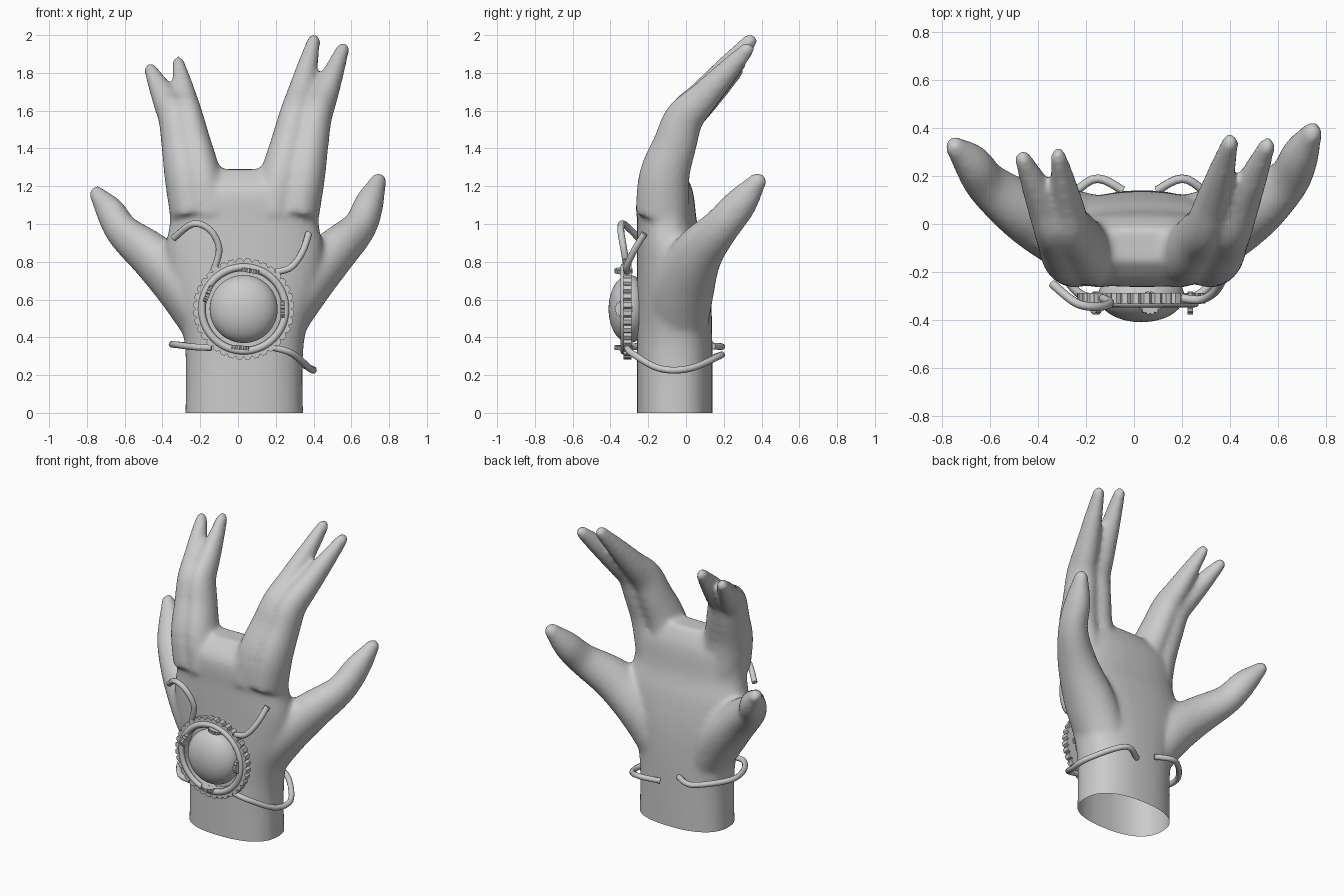
import bpy, bmesh, math
from mathutils import Vector, Matrix

if "Cube" in bpy.data.objects:
    bpy.data.objects.remove(bpy.data.objects["Cube"])


def spline(pts, steps=6):
    """Catmull-Rom interpolation of tuples of any length."""
    out, n = [], len(pts)
    for i in range(n - 1):
        quad = [pts[max(0, min(n - 1, i + k))] for k in range(-1, 3)]
        for s in range(steps):
            t = s / steps
            out.append([0.5 * (2 * b + (c - a) * t + (2 * a - 5 * b + 4 * c - d) * t * t
                               + (3 * b - a - 3 * c + d) * t ** 3) for a, b, c, d in zip(*quad)])
    out.append(list(pts[-1]))
    return out


def loft(bm, pts, power=2, round_tip=True, segs=32):
    """Closed limb through (x, y, z, half width, half depth) stations."""
    st = spline(pts)
    if round_tip:
        end = st[-1]
        d = (Vector(end[:3]) - Vector(st[-2][:3])).normalized()
        for k in range(1, 5):
            a = k * math.pi / 9
            c = Vector(end[:3]) + d * end[3] * 1.25 * math.sin(a)
            st.append([*c, end[3] * math.cos(a), end[4] * math.cos(a)])
    rings = []
    for i, s in enumerate(st):
        t = Vector(st[min(i + 1, len(st) - 1)][:3]) - Vector(st[max(i - 1, 0)][:3])
        t = t.normalized() if round_tip else Vector((0, 0, 1))
        u = (Vector((1, 0, 0)) - t * t.x).normalized()
        v = t.cross(u)
        ring = []
        for k in range(segs):
            a = 2 * math.pi * k / segs
            c, q = (math.copysign(abs(w) ** (2 / power), w) for w in (math.cos(a), math.sin(a)))
            ring.append(bm.verts.new(Vector(s[:3]) + u * s[3] * c + v * s[4] * q))
        rings.append(ring)
    for r, q in zip(rings, rings[1:]):
        for k in range(segs):
            j = (k + 1) % segs
            bm.faces.new((r[k], r[j], q[j], q[k]))
    bm.faces.new(rings[0][::-1])
    bm.faces.new(rings[-1])


def finger(bm, x_base, x_knuckle, x_tip, y_tip, z_tip, width=1):
    """Straight up to the knuckle, then bent back towards the tip."""
    pts = []
    for y, z, a in ((-.125, 1.05, .12), (-.115, 1.25, .112), (-.06, 1.42, .097), (-.01, 1.56, .087)):
        x = x_base + (x_knuckle - x_base) * (z - 1.05) / .51
        pts.append((x, y, z, a * width, a * 1.2))
    knuckle, tip = Vector(pts[-1][:3]), Vector((x_tip, y_tip, z_tip))
    for f, a in ((.3, .074), (.65, .057), (1, .037)):
        pts.append((*knuckle.lerp(tip, f), a * width, a * 1.13))
    loft(bm, pts)


def thumb(bm, side):
    """The left thumb (side -1) is shorter and leans further out."""
    pts = []
    left = side < 0
    for i, (x, y, z, a) in enumerate(((.18, -.05, .42, .14), (.33, -.02, .66, .15), (.5, .06, .84, .12),
                                      (.64, .18, .98, .09), (.695, .29, 1.11, .077), (.74, .375, 1.22, .045))):
        k = (i / 5) ** 2 * left
        pts.append((side * (x - .055 * left + .055 * k), y - .06 * k, z - .07 * k, a, a * 1.14))
    loft(bm, pts)


def make_object(name, bm, matrix=Matrix()):
    bmesh.ops.recalc_face_normals(bm, faces=bm.faces)
    bm.transform(matrix)
    me = bpy.data.meshes.new(name)
    bm.to_mesh(me)
    bm.free()
    ob = bpy.data.objects.new(name, me)
    bpy.context.collection.objects.link(ob)
    bpy.ops.object.select_all(action='DESELECT')
    ob.select_set(True)
    bpy.context.view_layer.objects.active = ob
    bpy.ops.object.shade_smooth_by_angle(angle=math.radians(40))
    return ob


# Hand: palm and wrist, two finger pairs, two thumbs, fused into one skin
bm = bmesh.new()
palm = ((-.12, -.06, .315, .2), (.36, -.06, .315, .2), (.64, -.065, .395, .195), (.85, -.08, .42, .18),
        (1.0, -.1, .395, .16), (1.18, -.11, .385, .145), (1.29, -.09, .24, .07))
loft(bm, [(.033, y, z, a, b) for z, y, a, b in palm], power=2.4, round_tip=False)
finger(bm, -.24, -.335, -.46, .265, 1.81)
finger(bm, -.14, -.26, -.315, .28, 1.85, .9)
finger(bm, .18, .3, .4, .335, 1.965)
finger(bm, .31, .41, .553, .32, 1.92)
thumb(bm, 1)
thumb(bm, -1)
hand = make_object("hand", bm)
fuse = hand.modifiers.new("fuse", 'REMESH')
fuse.mode = 'VOXEL'
fuse.voxel_size = 0.015
soften = hand.modifiers.new("soften", 'SMOOTH')
soften.factor, soften.iterations = 0.5, 14
for m in ("fuse", "soften"):
    bpy.ops.object.modifier_apply(modifier=m)
# Open cut at the wrist
bm = bmesh.new()
bm.from_mesh(hand.data)
bmesh.ops.bisect_plane(bm, geom=bm.verts[:] + bm.edges[:] + bm.faces[:], plane_co=(0, 0, 0),
                       plane_no=(0, 0, 1), clear_inner=True)
bm.to_mesh(hand.data)
bm.free()
bpy.ops.object.shade_smooth()

# Device frame: local z points out of the back of the hand
CX, CZ = 0.03, 0.55
face = Matrix.Translation((CX, -.31, CZ)) @ Matrix.Rotation(math.pi / 2, 4, 'X')


def toothed_ring(teeth, outer, root, inner, half):
    bm = bmesh.new()
    n = teeth * 4
    rows = []
    for i in range(n):
        a = 2 * math.pi * i / n
        ro = root if i % 4 == 0 else outer
        rows.append([bm.verts.new((r * math.cos(a), r * math.sin(a), z))
                     for r, z in ((inner, -half), (ro, -half), (ro, half), (inner, half))])
    for i in range(n):
        p, q = rows[i], rows[(i + 1) % n]
        for k in range(4):
            j = (k + 1) % 4
            bm.faces.new((p[k], p[j], q[j], q[k]))
    return bm


make_object("gear_ring", toothed_ring(36, .268, .252, .2, .022), face)

# Smooth rim in front of the gear
bpy.ops.mesh.primitive_torus_add(major_radius=.222, minor_radius=.02, major_segments=64,
                                 location=(CX, -.328, CZ), rotation=(math.pi / 2, 0, 0))
bpy.context.object.name = "rim"
bpy.ops.object.shade_smooth()

# Central dome
bm = bmesh.new()
bmesh.ops.create_uvsphere(bm, u_segments=48, v_segments=24, radius=.18)
make_object("dome", bm, Matrix.Translation((CX, -.3, CZ)) @ Matrix.Diagonal((1, .61, 1, 1)))

# Small knurled wheels set radially around the dome
for i, deg in enumerate((0, 80, 157, 265)):
    m = (face @ Matrix.Rotation(math.radians(deg), 4, 'Z') @ Matrix.Translation((.205, 0, .02))
         @ Matrix.Rotation(math.pi / 2, 4, 'Y'))
    make_object(f"wheel_{i}", toothed_ring(14, .048, .041, .004, .011), m)


def wire(name, pts):
    cu = bpy.data.curves.new(name, 'CURVE')
    cu.dimensions = '3D'
    cu.bevel_depth, cu.bevel_resolution, cu.use_fill_caps = .018, 3, True
    path = spline(pts)
    sp = cu.splines.new('POLY')
    sp.points.add(len(path) - 1)
    for p, co in zip(sp.points, path):
        p.co = (*co, 1)
    sp.use_smooth = True
    bpy.context.collection.objects.link(bpy.data.objects.new(name, cu))


# Upper wires: a hook on the left, a short prong on the right
wire("wire_upper_left", [(-.13, -.31, .75), (-.1, -.33, .87), (-.15, -.345, .97),
                         (-.24, -.33, 1.0), (-.34, -.25, .925)])
wire("wire_upper_right", [(.2, -.31, .745), (.28, -.315, .77), (.34, -.28, .85), (.375, -.22, .95)])
# Lower wires wrap the wrist; the right one droops
grip = ((.165, -.31, 0), (.26, -.285, .03), (.355, -.14, .11), (.36, .02, .11), (.2, .185, .04), (.07, .14, .055))
for name, side, droop in (("wire_lower_right", 1, 1), ("wire_lower_left", -1, -.15)):
    wire(name, [(.025 + side * x, y, .345 - d * droop) for x, y, d in grip])
